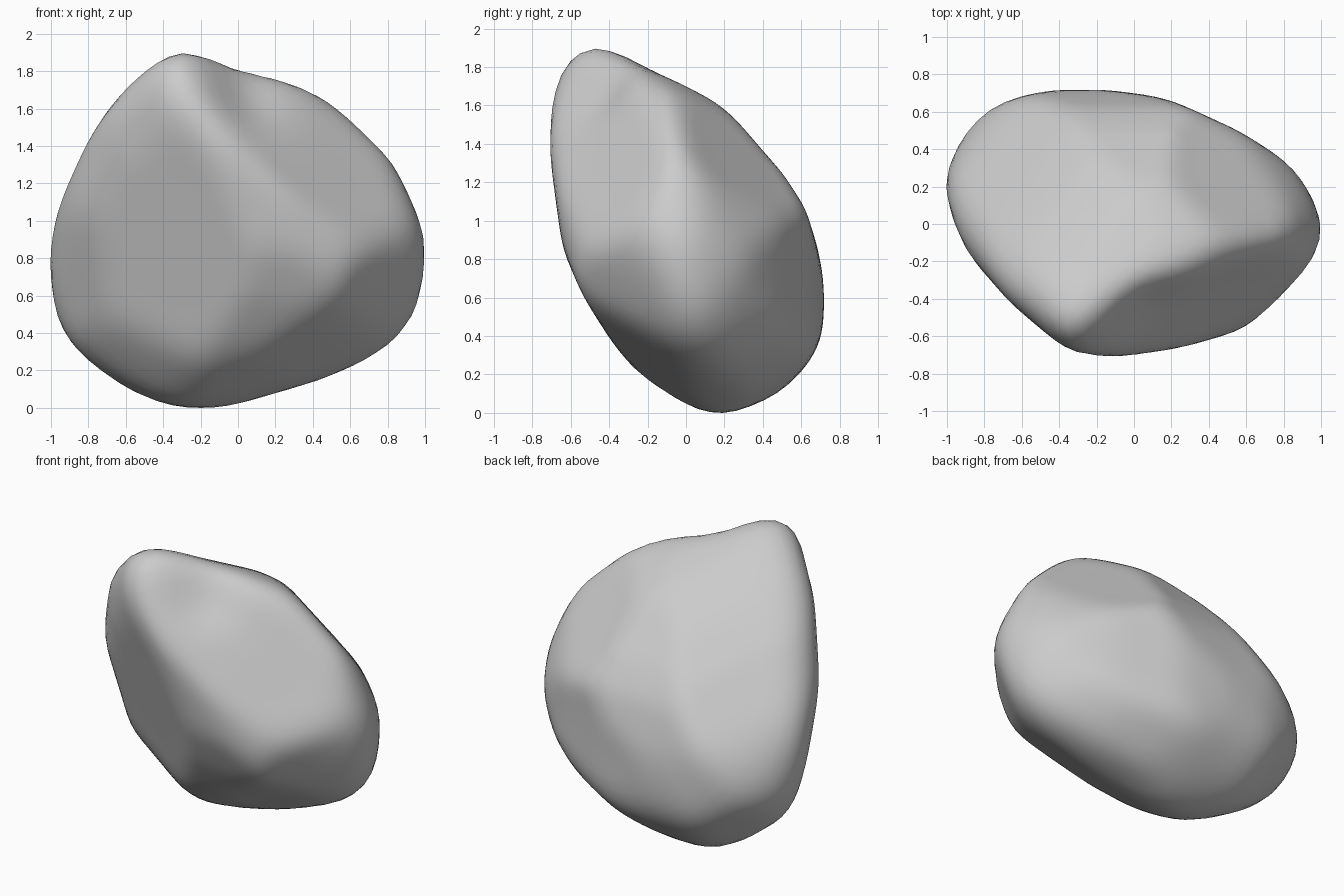
import bpy
import bmesh
from math import sin, cos, pi, radians, exp
from mathutils import Vector

if "Cube" in bpy.data.objects:
    bpy.data.objects.remove(bpy.data.objects["Cube"], do_unlink=True)

MIDDLE = Vector((0, 0, .985))
STEPS = 44
SLACK = 1.01    # allowance for the wear that follows

# Outlines of the boulder: a pointed, tilted, lens-like stone
front_outline = [(-.3, 1.97), (-.16, 1.97), (-.03, 1.9), (.56, 1.58), (.69, 1.46),
                 (.84, 1.27), (1, .9), (1, .77), (.97, .57), (.88, .42), (.73, .29),
                 (.3, .12), (-.12, 0), (-.35, 0), (-.57, .1), (-.86, .31), (-.96, .48),
                 (-1, .77), (-.98, .99), (-.8, 1.41), (-.68, 1.6), (-.4, 1.9)]
side_outline = [(-.58, 1.95), (-.51, 1.97), (-.37, 1.96), (-.27, 1.93), (.2, 1.57),
                (.37, 1.39), (.52, 1.21), (.62, 1.05), (.69, .81), (.71, .55), (.69, .36),
                (.51, .13), (.3, .03), (.15, 0), (.04, 0), (-.25, .22), (-.39, .39),
                (-.55, .66), (-.64, .89), (-.72, 1.48), (-.69, 1.75), (-.64, 1.88)]
plan_outline = [(-.34, .72), (0, .69), (.2, .65), (.45, .54), (.7, .4), (.88, .26), (1, 0),
                (.99, -.1), (.88, -.31), (.64, -.52), (.3, -.64), (-.12, -.71),
                (-.26, -.7), (-.36, -.67), (-.65, -.42), (-.92, -.1), (-1, .2),
                (-.97, .35), (-.9, .5), (-.83, .59), (-.6, .67)]

# Diagonal outlines, measured from the middle of the stone
diagonal_a = [(-.52, .81), (-.37, .83), (.26, .56), (.48, .38), (.66, .19), (.77, -.02),
              (.88, -.31), (.85, -.54), (.78, -.68), (.61, -.81), (.24, -.88), (-.24, -.8),
              (-.36, -.7), (-.65, -.36), (-.82, .31), (-.81, .51), (-.69, .7)]
diagonal_b = [(.48, 1.04), (.67, .87), (.8, .38), (.81, -.08), (.76, -.47), (.68, -.79),
              (.58, -.91), (.39, -1.02), (.13, -1.08), (-.32, -.9), (-.61, -.67),
              (-.79, -.42), (-.89, .02), (-.83, .23), (-.71, .46), (-.43, .72)]
diagonal_c = [(-.49, .68), (-.19, .7), (.08, .63), (.36, .46), (.61, .25), (.95, -.17),
              (1.02, -.44), (.9, -.71), (.69, -.84), (.28, -.94), (-.24, -.73),
              (-.73, -.39), (-.89, .04), (-.83, .29), (-.69, .52)]


def outline_planes(points, turn, tilt, drop=0.0):
    """Flat cuts that wrap one outline, as (normal, distance from the middle)."""
    turn, tilt = radians(turn), radians(tilt)
    across = Vector((cos(turn), sin(turn), 0))
    away = Vector((-sin(turn), cos(turn), 0))
    up = away * sin(tilt) + Vector((0, 0, cos(tilt)))
    planes = []
    for step in range(STEPS):
        angle = 2 * pi * step / STEPS
        c, s = cos(angle), sin(angle)
        distance = max(c * a + s * (b - drop) for a, b in points)
        planes.append((across * c + up * s, distance * SLACK))
    return planes


def relax(bm, amount):
    """Move every vertex towards (or away from) the mean of its neighbours."""
    moves = []
    for vert in bm.verts:
        near = [edge.other_vert(vert).co for edge in vert.link_edges]
        moves.append((sum(near, Vector()) / len(near) - vert.co) * amount)
    for vert, move in zip(bm.verts, moves):
        vert.co += move


cuts = outline_planes(front_outline, 0, 0, MIDDLE.z)
cuts += outline_planes(side_outline, 90, 0, MIDDLE.z)
cuts += outline_planes(plan_outline, 0, 90)
for outline, turn, tilt in ((diagonal_a, 35, 22), (diagonal_b, 215, 22), (diagonal_c, 145, -22)):
    cuts += outline_planes(outline, turn, tilt)

# Broad facets
facets = {
    "upper front": ((.55, -.7, .45), .68),
    "flat front": ((-.42, -.86, -.29), .56),
    "lower front": ((.4, -.65, -.65), .89),
    "lower back": ((-.58, .58, -.58), 1.08),
    "upper back": ((.45, .65, .61), .58),
    "back edge": ((.75, .55, .37), .76),
}
for normal, distance in facets.values():
    cuts.append((Vector(normal).normalized(), distance))

# Boulder: a ball pulled in to the cuts
bm = bmesh.new()
bmesh.ops.create_icosphere(bm, subdivisions=5, radius=1)
for vert in bm.verts:
    ray = vert.co.normalized()
    reach = min(distance / normal.dot(ray) for normal, distance in cuts
                if normal.dot(ray) > .05)
    vert.co = MIDDLE + ray * reach

# Shallow hollow beside the peak
hollow = Vector((.03, -.43, 1.75))
inward = Vector((-.3, .7, -.65)).normalized()
for vert in bm.verts:
    gap = (vert.co - hollow).length / .22
    vert.co += inward * .08 * exp(-gap * gap)

# Wear the edges round without shrinking the whole stone
for _ in range(10):
    relax(bm, .6)
    relax(bm, -.5)

# Rest the stone on the ground
lowest = min(vert.co.z for vert in bm.verts)
bmesh.ops.translate(bm, verts=bm.verts, vec=(0, 0, -lowest))
bmesh.ops.recalc_face_normals(bm, faces=bm.faces)

mesh = bpy.data.meshes.new("boulder")
bm.to_mesh(mesh)
bm.free()
boulder = bpy.data.objects.new("boulder", mesh)
bpy.context.collection.objects.link(boulder)

# Plain grey stone
stone = bpy.data.materials.new("grey stone")
stone.use_nodes = True
grey = (.6, .6, .6, 1)
stone.diffuse_color = grey
shader = next(node for node in stone.node_tree.nodes if node.type == "BSDF_PRINCIPLED")
shader.inputs["Base Color"].default_value = grey
mesh.materials.append(stone)

for face in mesh.polygons:
    face.use_smooth = True
